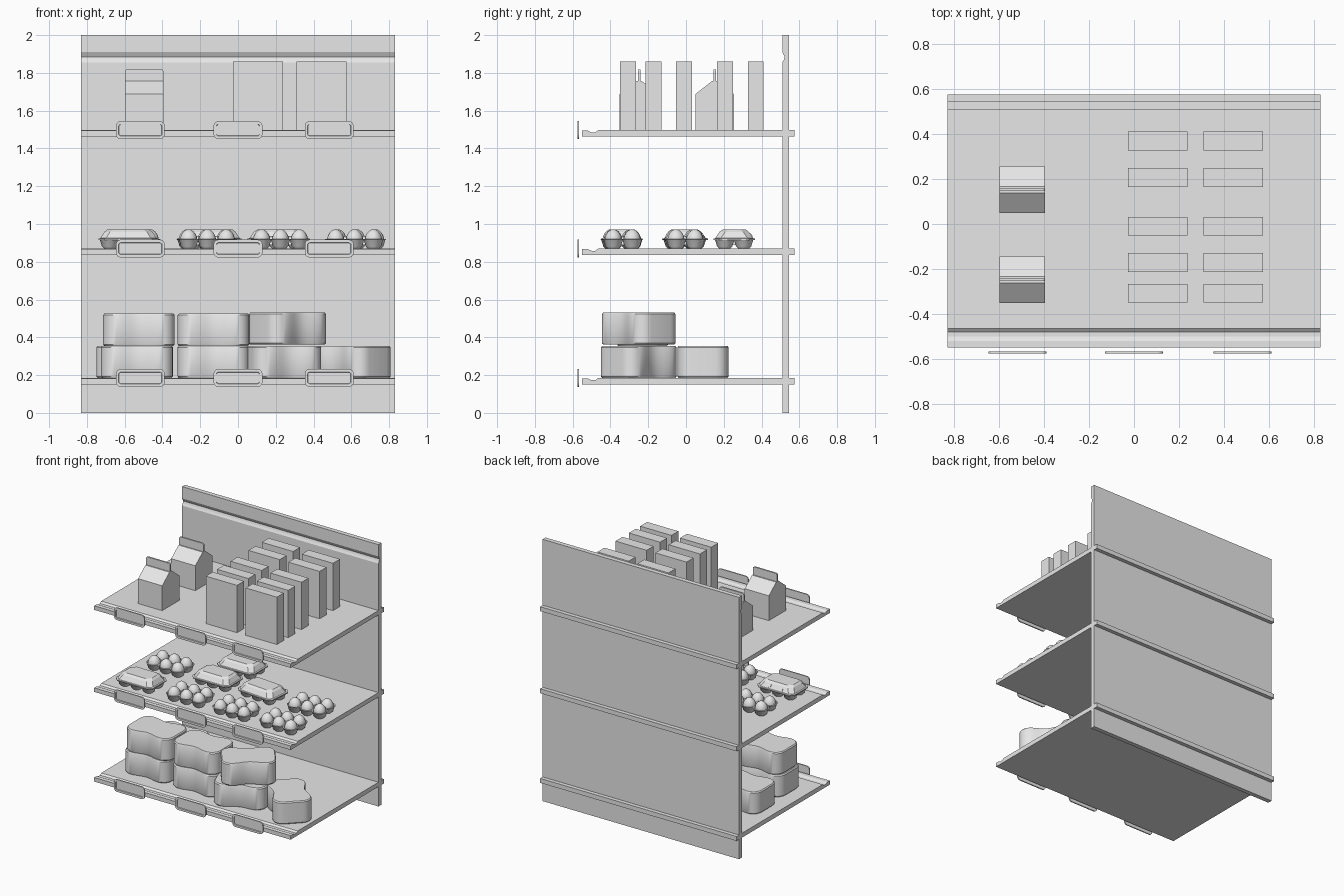
import bpy, bmesh, math
from mathutils import Matrix, Vector

cube = bpy.data.objects.get("Cube")
if cube:
    bpy.data.objects.remove(cube, do_unlink=True)

grey = bpy.data.materials.new("plain_grey")
grey.use_nodes = True
grey.diffuse_color = (0.8, 0.8, 0.8, 1)
grey.node_tree.nodes["Principled BSDF"].inputs["Base Color"].default_value = (0.8, 0.8, 0.8, 1)


def add_loft(bm, rings):
    """Skin a stack of equal-length rings and cap both ends."""
    loops = [[bm.verts.new(p) for p in ring] for ring in rings]
    n = len(loops[0])
    for a, b in zip(loops, loops[1:]):
        for i in range(n):
            j = (i + 1) % n
            bm.faces.new((a[i], a[j], b[j], b[i]))
    bm.faces.new(loops[0][::-1])
    bm.faces.new(loops[-1])


def finish(name, bm, loc=(0, 0, 0), turn=0, smooth=None):
    bmesh.ops.recalc_face_normals(bm, faces=bm.faces)
    mesh = bpy.data.meshes.new(name)
    bm.to_mesh(mesh)
    bm.free()
    mesh.materials.append(grey)
    obj = bpy.data.objects.new(name, mesh)
    bpy.context.collection.objects.link(obj)
    obj.location = loc
    obj.rotation_euler.z = math.radians(turn)
    if smooth:
        bpy.ops.object.select_all(action='DESELECT')
        obj.select_set(True)
        bpy.context.view_layer.objects.active = obj
        bpy.ops.object.shade_smooth_by_angle(angle=math.radians(smooth))
    return obj


def prism(name, profile, half_width, loc=(0, 0, 0)):
    """Extrude a y-z profile along x."""
    bm = bmesh.new()
    add_loft(bm, [[(x, y, z) for y, z in profile] for x in (-half_width, half_width)])
    return finish(name, bm, loc)


def round_rect(hx, hy, r, steps=5):
    """Outline of a rounded rectangle."""
    pts = []
    for k, (sx, sy) in enumerate([(1, 1), (-1, 1), (-1, -1), (1, -1)]):
        for i in range(steps + 1):
            a = math.pi / 2 * (k + i / steps)
            pts.append((sx * (hx - r) + r * math.cos(a), sy * (hy - r) + r * math.sin(a)))
    return pts


# Back panel with a hanging groove near the top
prism("back_panel", [(0.51, 0), (0.545, 0), (0.545, 2), (0.51, 2), (0.51, 1.91),
                     (0.523, 1.885), (0.518, 1.87), (0.51, 1.855)], 0.83)

# Shelves with a groove behind the front lip
SHELVES = {"top": 1.497, "middle": 0.87, "bottom": 0.185}
for level, z in SHELVES.items():
    prism(level + "_shelf", [(-0.55, -0.034), (0.575, -0.034), (0.575, 0), (-0.465, 0),
                             (-0.48, -0.012), (-0.5, -0.012), (-0.52, -0.003), (-0.55, -0.003)],
          0.83, (0, 0, z))
    # Price tag holders with a recessed window
    for x in (-0.517, 0, 0.483):
        bm = bmesh.new()
        add_loft(bm, [[(px, y, pz) for px, pz in round_rect(hx, hz, r)] for hx, hz, r, y in
                      [(0.129, 0.047, 0.025, -0.566), (0.129, 0.047, 0.025, -0.575),
                       (0.115, 0.031, 0.012, -0.575), (0.113, 0.029, 0.01, -0.569)]])
        finish(level + "_tag_holder", bm, (x, 0, z))

# Cereal-style boxes in two columns
for x in (0.105, 0.442):
    for y in (0.369, 0.207, -0.01, -0.172, -0.308):
        prism("tall_box", [(-0.042, 0), (0.042, 0), (0.042, 0.362), (-0.042, 0.362)],
              0.132, (x, y, SHELVES["top"]))

# Gable-top drink cartons: body, roof and sealed fin
for y in (0.152, -0.248):
    half = [(0.103, 0), (0.103, 0.19), (0.014, 0.26)]
    prism("drink_carton", half + [(-a, b) for a, b in reversed(half)], 0.102,
          (-0.497, y, SHELVES["top"]))
    bm = bmesh.new()
    add_loft(bm, [[(px, d, pz) for px, pz in round_rect(0.102, 0.045, 0.012)]
                  for d in (-0.006, 0.006)])
    finish("carton_fin", bm, (-0.497, y, SHELVES["top"] + 0.277))

# Egg cartons
CELLS = [(0.1 * i, 0.1 * j) for i in (-1, 0, 1) for j in (-0.5, 0.5)]


def circle(cx, cy, r, z, n=12):
    return [(cx + r * math.cos(2 * math.pi * (i + 0.5) / n),
             cy + r * math.sin(2 * math.pi * (i + 0.5) / n), z) for i in range(n)]


def octagon(hx, hy, z, cut=0.03):
    return [(x, y, z) for x, y in round_rect(hx, hy, cut, 1)]


def egg_tray(loc, turn):
    bm = bmesh.new()
    for x, y in CELLS:
        add_loft(bm, [circle(x, y, r, z) for r, z in
                      [(0.03, 0), (0.042, 0.012), (0.052, 0.044), (0.058, 0.05),
                       (0.05, 0.05), (0.036, 0.025)]])
    # Peaks between the cells
    for x in (-0.05, 0.05):
        add_loft(bm, [circle(x, 0, 0.026, 0.02, 8), circle(x, 0, 0.01, 0.066, 8)])
    finish("egg_tray", bm, loc, turn, 35)


def eggs(loc, turn):
    bm = bmesh.new()
    for x, y in CELLS:
        made = bmesh.ops.create_uvsphere(bm, u_segments=16, v_segments=10, radius=1)
        for v in made["verts"]:
            w = 0.045 * (1 - 0.12 * v.co.z)
            v.co = Vector((x + v.co.x * w, y + v.co.y * w, 0.052 + v.co.z * 0.05))
    finish("eggs", bm, loc, turn, 60)


def egg_lid(loc, turn):
    bm = bmesh.new()
    add_loft(bm, [octagon(0.158, 0.11, 0.046), octagon(0.158, 0.11, 0.053),
                  octagon(0.148, 0.1, 0.055), octagon(0.128, 0.078, 0.088),
                  octagon(0.112, 0.062, 0.1)])
    # Latch tabs on the rear slope
    for x in (-0.05, 0.05):
        slope = Matrix.Translation((x, 0.0905, 0.071)) @ Matrix.Rotation(math.radians(-56), 4, 'X')
        bmesh.ops.create_cube(bm, size=1, matrix=slope @ Matrix.Diagonal((0.026, 0.022, 0.006, 1)))
    finish("egg_carton_lid", bm, loc, turn)


for x, y, turn, closed in [(-0.58, -0.34, 0, True), (-0.165, -0.34, 4, False),
                           (0.225, -0.34, 0, False), (0.617, -0.335, 0, False),
                           (-0.565, -0.01, 0, False), (-0.165, -0.01, 0, True),
                           (0.215, -0.005, -5, True), (0.625, -0.01, 4, False),
                           (-0.14, 0.255, 0, True)]:
    spot = (x, y, SHELVES["middle"])
    egg_tray(spot, turn)
    (egg_lid if closed else eggs)(spot, turn)

# Loaf packs: rounded blocks with pinched long sides


def loaf(x, y, z, turn):
    outline = []
    for px, py in round_rect(0.19, 0.135, 0.07, 6):
        outline.append((px, py))
        # Fill the long sides so that they can be pinched
        if abs(px) < 0.1201 and abs(abs(py) - 0.135) < 1e-4:
            s = math.copysign(1, py)
            if px * s > 0:
                for i in range(1, 12):
                    t = i / 12
                    dip = 0.022 * math.sin(math.pi * t) ** 2
                    outline.append((px * (1 - 2 * t), py - s * dip))
    bm = bmesh.new()
    add_loft(bm, [[(a * k, b * k, h) for a, b in outline] for k, h in
                  [(0.965, 0), (1, 0.008), (1, 0.162), (0.965, 0.17)]])
    finish("loaf_pack", bm, (x, y, z), turn, 30)


low, high = SHELVES["bottom"], SHELVES["bottom"] + 0.17
for x, y, z, turn in [(-0.535, -0.235, low, 0), (-0.56, 0.09, low, 0), (-0.13, -0.235, low, 0),
                      (0.235, -0.27, low, 20), (0.607, -0.25, low, -45),
                      (-0.525, -0.23, high, 0), (-0.13, -0.23, high, 0),
                      (0.262, -0.25, high + 0.006, 38)]:
    loaf(x, y, z, turn)
